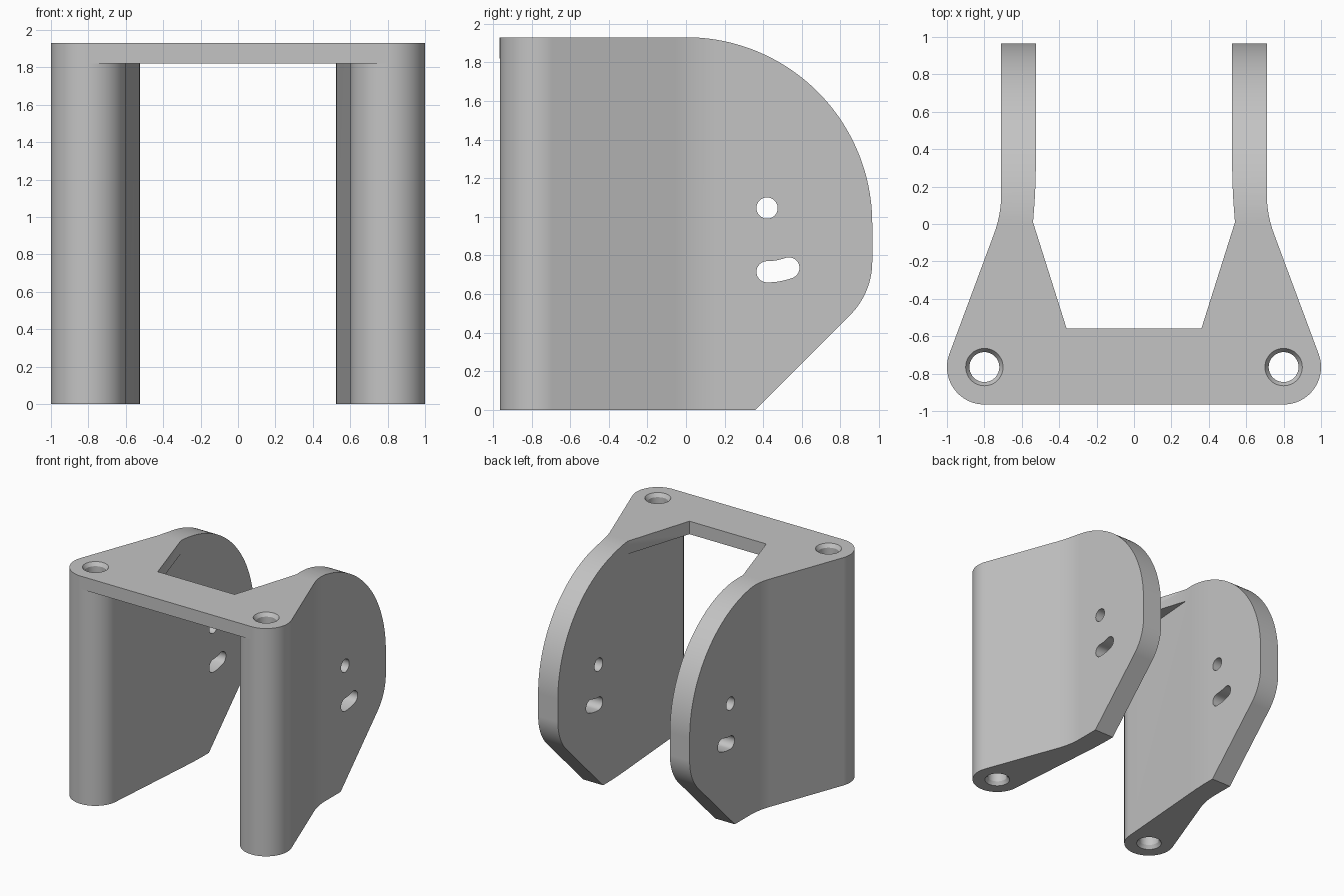
import bpy, bmesh, math
from mathutils import Vector

if "Cube" in bpy.data.objects:
    bpy.data.objects.remove(bpy.data.objects["Cube"], do_unlink=True)

HALF, TOP, PLATE_Z = 0.965, 1.93, 1.82
PIN_X, PIN_Y, PIN_R = 0.8, -0.765, 0.2
INNER, OUTER = 0.525, 0.71

grey = bpy.data.materials.new("plain grey")
grey.use_nodes = True
grey.diffuse_color = (0.55, 0.55, 0.55, 1)
grey.node_tree.nodes["Principled BSDF"].inputs["Base Color"].default_value = (0.55, 0.55, 0.55, 1)


def arc(cx, cy, r, a0, a1, n):
    """Points on a circular arc, angles in degrees."""
    angles = [math.radians(a0 + (a1 - a0) * i / n) for i in range(n + 1)]
    return [(cx + r * math.cos(a), cy + r * math.sin(a)) for a in angles]


def fillet(before, corner, after, reach, n=10):
    """Smooth bend that replaces a sharp corner."""
    b, c, a = Vector(before), Vector(corner), Vector(after)
    p, q = c + (b - c).normalized() * reach, c + (a - c).normalized() * reach
    return [tuple(p * (1 - t) ** 2 + c * 2 * t * (1 - t) + q * t * t)
            for t in (i / n for i in range(n + 1))]


def add_object(name, bm):
    bmesh.ops.recalc_face_normals(bm, faces=bm.faces)
    mesh = bpy.data.meshes.new(name)
    bm.to_mesh(mesh)
    bm.free()
    mesh.materials.append(grey)
    obj = bpy.data.objects.new(name, mesh)
    bpy.context.collection.objects.link(obj)
    return obj


def prism(name, points, low, high, axis="z"):
    """Extrude an outline along z (points are x, y) or x (points are y, z)."""
    bm = bmesh.new()
    place = (lambda p: (p[0], p[1], low)) if axis == "z" else (lambda p: (low, p[0], p[1]))
    face = bm.faces.new([bm.verts.new(place(p)) for p in points])
    moved = bmesh.ops.extrude_face_region(bm, geom=[face])["geom"]
    step = Vector((0, 0, high - low)) if axis == "z" else Vector((high - low, 0, 0))
    bmesh.ops.translate(bm, vec=step, verts=[v for v in moved if isinstance(v, bmesh.types.BMVert)])
    return add_object(name, bm)


def combine(target, tool, operation):
    """Apply a boolean and discard the tool."""
    mod = target.modifiers.new(operation, "BOOLEAN")
    mod.operation, mod.object, mod.solver = operation, tool, "EXACT"
    graph = bpy.context.evaluated_depsgraph_get()
    mesh = bpy.data.meshes.new_from_object(target.evaluated_get(graph))
    target.modifiers.clear()
    target.data = mesh
    bpy.data.objects.remove(tool, do_unlink=True)


# Wall plan: rounded pin column tapering back into a thin cheek
lean_out, lean_in = 20.4, 4.4
column = arc(PIN_X, PIN_Y, PIN_R, 180 + lean_in, 360 + lean_out, 40)


def meet(start, lean, x):
    return (x, start[1] + abs(start[0] - x) / math.tan(math.radians(lean)))


outer_bend = meet(column[-1], lean_out, OUTER)
inner_bend = meet(column[0], lean_in, INNER)
wall = column
wall += fillet(column[-1], outer_bend, (OUTER, 1), 0.11)
wall += [(OUTER, 1.1), (INNER, 1.1)]
wall += fillet((INNER, 1), inner_bend, column[0], 0.12)

bracket = prism("bracket", wall, -0.1, 2.03)
combine(bracket, prism("right_wall", [(-x, y) for x, y in wall], -0.1, 2.03), "UNION")

# Top plate joining the walls
half = [(PIN_X, -HALF), (PIN_X, PIN_Y), (0.54, 0.01), (0.36, -0.56)]
plate = half + [(-x, y) for x, y in reversed(half)]
combine(bracket, prism("top_plate", plate, PLATE_Z, 2.03), "UNION")

# Side silhouette: big rear arc, short flat, rounded chamfer
side = [(-1.1, 0), (0.36, 0)]
side += arc(0.575, 0.767, 0.39, -45, 0, 16)
side += arc(0, TOP - HALF, HALF, 0, 90, 48)
side += [(-1.1, TOP)]
combine(bracket, prism("side_trim", side, -1.2, 1.2, "x"), "INTERSECT")

# Pivot hole and curved slot through both cheeks
PY, PZ, R, SWING = 0.42, 1.045, 0.055, 0.33
combine(bracket, prism("pivot_hole", arc(PY, PZ, R, 0, 348.75, 31), -1.2, 1.2, "x"), "DIFFERENCE")
start, end = -90, -70
sy, sz = arc(PY, PZ, SWING, start, end, 1)[0]
ey, ez = arc(PY, PZ, SWING, start, end, 1)[1]
slot = arc(PY, PZ, SWING + R, start, end, 8)
slot += arc(ey, ez, R, end, end + 180, 16)[1:]
slot += arc(PY, PZ, SWING - R, end, start, 8)[1:]
slot += arc(sy, sz, R, start + 180, start + 360, 16)[1:-1]
combine(bracket, prism("slot", slot, -1.2, 1.2, "x"), "DIFFERENCE")

# Countersunk pin holes down each column
BORE, SINK, DEPTH = 0.08, 0.1, 0.03
flare = 2 * SINK - BORE
rings = [(-DEPTH, flare), (DEPTH, BORE), (TOP - DEPTH, BORE), (TOP + DEPTH, flare)]
for sign in (-1, 1):
    bm = bmesh.new()
    loops = [[bm.verts.new((x, y, z)) for x, y in arc(sign * PIN_X, PIN_Y, r, 0, 352.5, 47)]
             for z, r in rings]
    for lower, upper in zip(loops, loops[1:]):
        for i in range(len(lower)):
            bm.faces.new((lower[i - 1], lower[i], upper[i], upper[i - 1]))
    bm.faces.new(loops[0])
    bm.faces.new(loops[-1])
    combine(bracket, add_object("pin_hole", bm), "DIFFERENCE")

# Smooth curves, crisp edges
for poly in bracket.data.polygons:
    poly.material_index = 0
bpy.ops.object.select_all(action="DESELECT")
bracket.select_set(True)
bpy.context.view_layer.objects.active = bracket
bpy.ops.object.shade_smooth_by_angle(angle=math.radians(25))
weighted = bracket.modifiers.new("even_shading", "WEIGHTED_NORMAL")
weighted.keep_sharp = True
